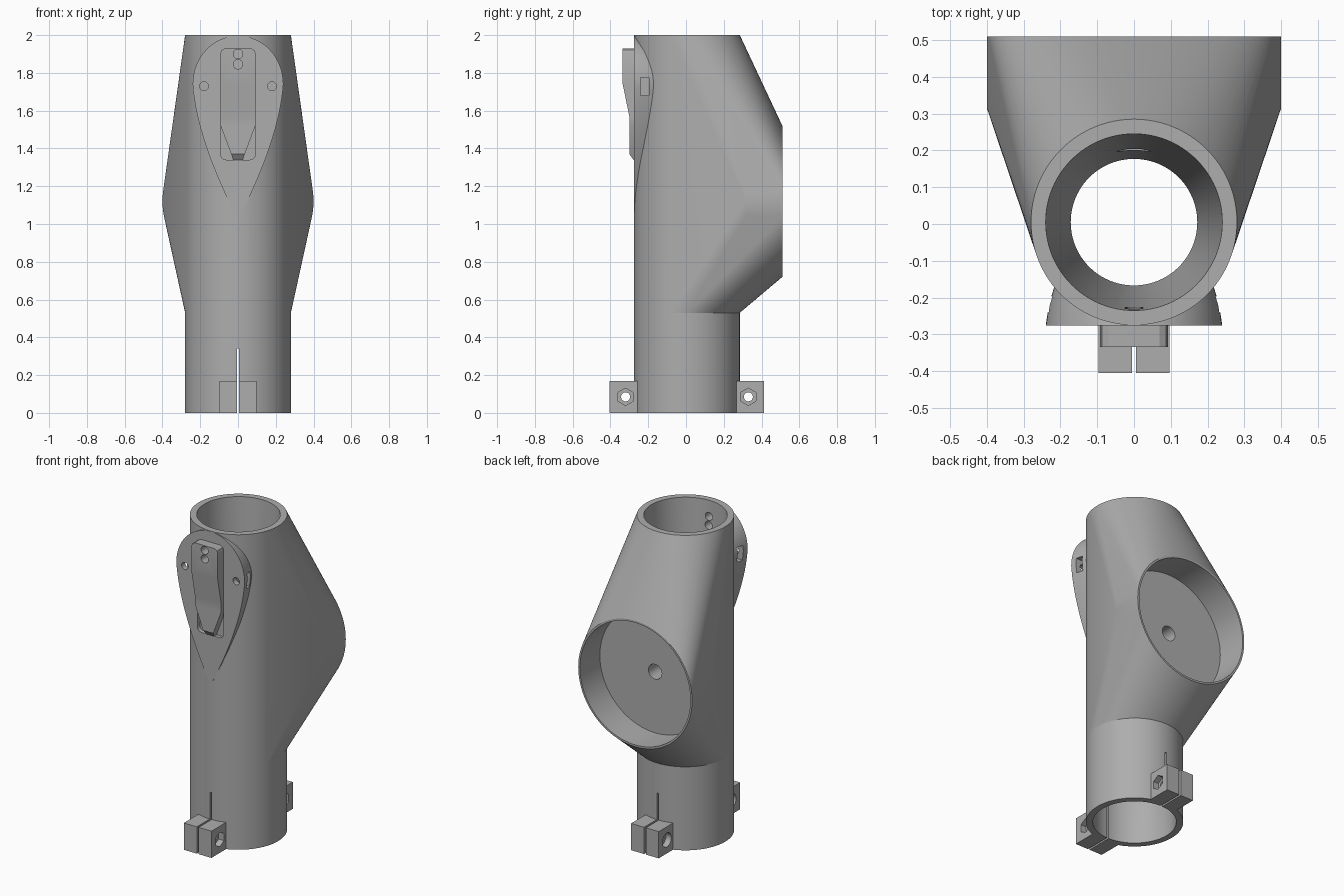
import bpy, bmesh, math
from mathutils import Vector

if "Cube" in bpy.data.objects:
    bpy.data.objects.remove(bpy.data.objects["Cube"])

grey = bpy.data.materials.new("plain_grey")
grey.use_nodes = True
colour = (0.42, 0.42, 0.42, 1)
grey.diffuse_color = colour
grey.node_tree.nodes["Principled BSDF"].inputs["Base Color"].default_value = colour

CY = 0.005          # y of the tube axis
R = 0.28            # tube outer radius
FRONT = -0.276      # flat face of the mounting pad
SIDES = 96


def finish(name, bm):
    bmesh.ops.recalc_face_normals(bm, faces=bm.faces)
    mesh = bpy.data.meshes.new(name)
    bm.to_mesh(mesh)
    bm.free()
    mesh.materials.append(grey)
    ob = bpy.data.objects.new(name, mesh)
    bpy.context.collection.objects.link(ob)
    return ob


def loft(name, rings):
    """Skin a list of equal-length point rings and cap both ends."""
    bm = bmesh.new()
    loops = [[bm.verts.new(p) for p in ring] for ring in rings]
    for a, b in zip(loops, loops[1:]):
        for i in range(len(a)):
            j = (i + 1) % len(a)
            bm.faces.new((a[i], a[j], b[j], b[i]))
    bm.faces.new(loops[0])
    bm.faces.new(loops[-1])
    return finish(name, bm)


def circle(centre, r, axis, n=SIDES):
    pts = []
    for i in range(n):
        a = math.tau * i / n
        c, s = r * math.cos(a), r * math.sin(a)
        off = {"x": (0, c, s), "y": (c, 0, s), "z": (c, s, 0)}[axis]
        pts.append(Vector(centre) + Vector(off))
    return pts


def rod(name, r, start, end, axis, n=SIDES):
    return loft(name, [circle(start, r, axis, n), circle(end, r, axis, n)])


def box(name, x, y, z):
    return loft(name, [[(x[0], y[0], h), (x[1], y[0], h), (x[1], y[1], h), (x[0], y[1], h)] for h in z])


def cut(targets, cutter):
    for ob in targets:
        mod = ob.modifiers.new("cut", "BOOLEAN")
        mod.operation = "DIFFERENCE"
        mod.solver = "EXACT"
        mod.object = cutter
        dg = bpy.context.evaluated_depsgraph_get()
        mesh = bpy.data.meshes.new_from_object(ob.evaluated_get(dg))
        ob.modifiers.clear()
        ob.data = mesh
    bpy.data.objects.remove(cutter)


# Main housing: hull around the upper tube and the rear drum
bm = bmesh.new()
for z in (0.53, 2.0):
    for p in circle((0, CY, z), R, "z"):
        bm.verts.new(p)
for y in (0.315, 0.51):
    for p in circle((0, y, 1.12), 0.4, "y"):
        bm.verts.new(p)
res = bmesh.ops.convex_hull(bm, input=bm.verts)
loose = {g for g in res["geom_interior"] + res["geom_unused"] if isinstance(g, bmesh.types.BMVert)}
bmesh.ops.delete(bm, geom=list(loose), context="VERTS")
bmesh.ops.dissolve_limit(bm, angle_limit=0.002, verts=bm.verts, edges=bm.edges)
housing = finish("housing", bm)

# Lower sleeve
sleeve = rod("lower_sleeve", R, (0, CY, 0), (0, CY, 0.53), "z")

# Teardrop mounting pad, narrowing towards the tube
right = []
for i in range(17):
    a = math.pi / 2 * (1 - i / 16)
    right.append((0.24 * math.cos(a), 1.74 + 0.257 * math.sin(a)))
for i in range(1, 17):
    t = i / 16
    right.append((0.24 * (1 - t) ** 2 + 0.44 * t * (1 - t),
                  1.74 * (1 - t) ** 2 + 2.9 * t * (1 - t) + 1.02 * t * t))
outline = right + [(-x, z) for x, z in right[-2:0:-1]]
rings = []
for y, s in ((FRONT, 1), (-0.22, 0.965), (-0.16, 0.89)):
    rings.append([(x * s, y, 1.7 + (z - 1.7) * s) for x, z in outline])
pad = loft("mounting_pad", rings)

# Catch lever: stations of height, half width, front depth
stations = [(1.93, 0.07, -0.335), (1.92, 0.087, -0.335), (1.905, 0.092, -0.335),
            (1.74, 0.092, -0.335), (1.57, 0.092, -0.3), (1.52, 0.092, -0.3),
            (1.37, 0.036, -0.3), (1.34, 0.025, -0.278)]
lever = loft("catch_lever", [[(-w, y, z), (w, y, z), (w, -0.245, z), (-w, -0.245, z)]
                             for z, w, y in stations])

# Clamp lugs front and rear
lugs = [box("front_clamp_lug", (-0.097, 0.097), (-0.405, -0.25), (0, 0.17)),
        box("rear_clamp_lug", (-0.097, 0.097), (0.26, 0.412), (0, 0.17))]

# Tapered bore through the whole length
bore = [(-0.1, 0.24), (0.45, 0.24), (0.6, 0.172), (2.1, 0.245)]
cut([housing, sleeve, pad], loft("bore_cutter", [circle((0, CY, z), r, "z") for z, r in bore]))

# Rear pocket and its central hole
cut([housing], rod("pocket_cutter", 0.388, (0, 0.31, 1.12), (0, 0.6, 1.12), "y"))
cut([housing], rod("pocket_hole_cutter", 0.047, (0, 0.05, 1.12), (0, 0.4, 1.12), "y", 32))

# Recess with rounded lower corners behind the lever tip
corner = []
for i in range(7):
    a = math.pi / 2 * i / 6
    corner.append((0.062 + 0.03 * math.cos(a), 1.37 - 0.03 * math.sin(a)))
recess = [(0.092, 1.6)] + corner + [(-x, z) for x, z in reversed(corner)] + [(-0.092, 1.6)]
cut([pad, housing], loft("recess_cutter", [[(x, y, z) for x, z in recess] for y in (-0.4, -0.252)]))

# Screw holes in the lever and pad
for z in (1.9, 1.845):
    cut([lever, pad, housing], rod("screw_cutter", 0.025, (0, -0.5, z), (0, -0.15, z), "y", 24))
for s in (-1, 1):
    cut([pad, housing], rod("pad_hole_cutter", 0.023, (s * 0.18, -0.4, 1.73), (s * 0.18, -0.19, 1.73), "y", 24))
    cut([pad, housing], box("nut_slot_cutter", sorted((s * 0.145, s * 0.3)), (-0.24, -0.197), (1.68, 1.775)))

# Clamp bolt holes with a hex nut seat on one side and a round seat on the other
for lug, y in zip(lugs, (-0.32, 0.33)):
    cut([lug], rod("bolt_cutter", 0.024, (-0.2, y, 0.085), (0.2, y, 0.085), "x", 24))
    hexagon = loft("hex_cutter", [[(x, y + 0.046 * math.sin(math.tau * k / 6),
                                    0.085 + 0.046 * math.cos(math.tau * k / 6))
                                   for k in range(6)] for x in (0.06, 0.2)])
    cut([lug], hexagon)
    cut([lug], rod("head_cutter", 0.044, (-0.2, y, 0.085), (-0.06, y, 0.085), "x", 32))

# Clamping slot through sleeve and lugs
cut([sleeve] + lugs, box("slot_cutter", (-0.006, 0.006), (-0.6, 0.6), (-0.1, 0.34)))

# Smooth curved walls while keeping edges crisp
bpy.ops.object.select_all(action="DESELECT")
for ob in [housing, sleeve, pad, lever] + lugs:
    ob.select_set(True)
    bpy.context.view_layer.objects.active = ob
bpy.ops.object.shade_smooth_by_angle(angle=math.radians(25))
